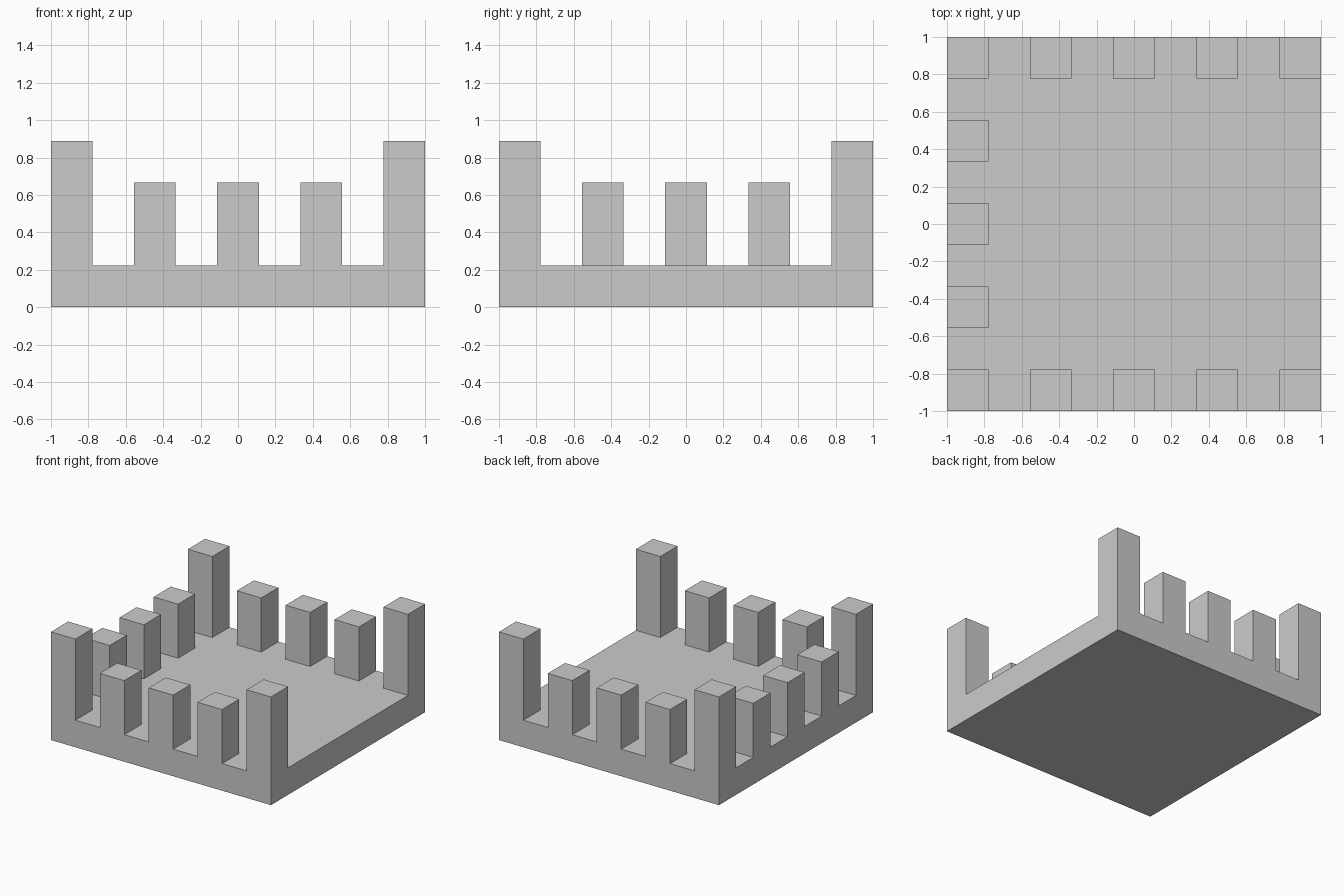
import bpy, bmesh

if "Cube" in bpy.data.objects:
    bpy.data.objects.remove(bpy.data.objects["Cube"])

N = 9              # plan is a 9 x 9 grid of square cells
CELL = 2 / N
LOW, TALL = 2 * CELL, 3 * CELL   # post heights above the slab

bm = bmesh.new()

# Slab: a grid sheet thickened by one cell
bmesh.ops.create_grid(bm, x_segments=N, y_segments=N, size=1)
res = bmesh.ops.extrude_face_region(bm, geom=bm.faces[:])
top_verts = [g for g in res["geom"] if isinstance(g, bmesh.types.BMVert)]
top_faces = [g for g in res["geom"] if isinstance(g, bmesh.types.BMFace)]
bmesh.ops.translate(bm, verts=top_verts, vec=(0, 0, CELL))


def post_height(face):
    """Height of the post on a cell; 0 where the slab stays bare."""
    c = face.calc_center_median()
    i, j = (round((v + 1) / CELL - 0.5) for v in (c.x, c.y))
    if i % 2 or j % 2:
        return 0
    ends = (0, N - 1)
    if i in ends and j in ends:
        return TALL
    # Front, back and left edges carry posts; the right edge is open
    return LOW if j in ends or i == 0 else 0


# Posts: alternate edge cells raised, corners taller
for face, h in [(f, post_height(f)) for f in top_faces]:
    if h:
        raised = bmesh.ops.extrude_discrete_faces(bm, faces=[face])["faces"][0]
        bmesh.ops.translate(bm, verts=raised.verts[:], vec=(0, 0, h))

# Merge flat areas into clean faces
bmesh.ops.recalc_face_normals(bm, faces=bm.faces[:])
bmesh.ops.dissolve_limit(bm, angle_limit=0.01, verts=bm.verts[:], edges=bm.edges[:])

mesh = bpy.data.meshes.new("slab_with_posts")
bm.to_mesh(mesh)
bm.free()
bpy.context.collection.objects.link(bpy.data.objects.new("slab_with_posts", mesh))
